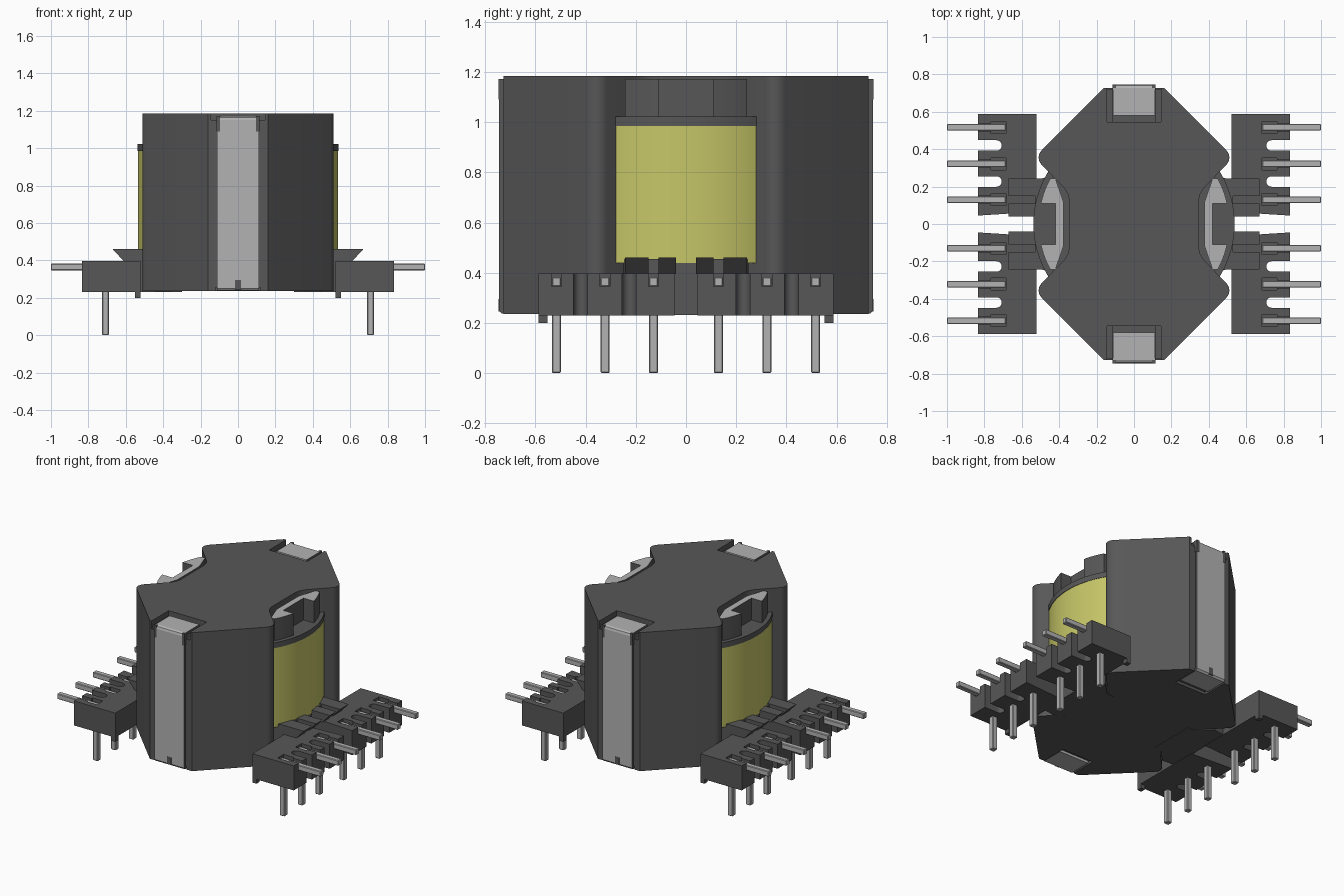
import bpy, bmesh, math
from mathutils import Vector

if "Cube" in bpy.data.objects:
    bpy.data.objects.remove(bpy.data.objects["Cube"])


def material(name, rgb):
    m = bpy.data.materials.new(name)
    m.use_nodes = True
    m.diffuse_color = (*rgb, 1)
    m.node_tree.nodes["Principled BSDF"].inputs["Base Color"].default_value = (*rgb, 1)
    return m


DARK = material("dark grey", (0.095, 0.095, 0.095))
METAL = material("light metal", (0.45, 0.45, 0.45))
YELLOW = material("yellow tape", (0.57, 0.57, 0.14))


def prism(name, pts, lo, hi, mats, axis="z", smooth=False, rule=None, bevel=0):
    """Extrude a 2D outline along one axis; rule picks a slot from a face normal."""
    place = {"z": lambda p, h: (p[0], p[1], h),
             "x": lambda p, h: (h, p[0], p[1]),
             "y": lambda p, h: (p[0], h, p[1])}[axis]
    bm = bmesh.new()
    face = bm.faces.new([bm.verts.new(place(p, lo)) for p in pts])
    ext = bmesh.ops.extrude_face_region(bm, geom=[face])
    offset = Vector(place((0, 0), hi - lo))
    bmesh.ops.translate(bm, vec=offset, verts=[v for v in ext["geom"] if isinstance(v, bmesh.types.BMVert)])
    bmesh.ops.recalc_face_normals(bm, faces=bm.faces)
    if rule:
        for f in bm.faces:
            f.material_index = rule(f.normal)
    me = bpy.data.meshes.new(name)
    bm.to_mesh(me)
    bm.free()
    for m in mats:
        me.materials.append(m)
    ob = bpy.data.objects.new(name, me)
    bpy.context.collection.objects.link(ob)
    if bevel:
        mod = ob.modifiers.new("Bevel", "BEVEL")
        mod.width, mod.segments, mod.limit_method = bevel, 1, "ANGLE"
    if smooth:
        for o in bpy.context.selected_objects:
            o.select_set(False)
        ob.select_set(True)
        bpy.context.view_layer.objects.active = ob
        bpy.ops.object.shade_smooth_by_angle(angle=math.radians(35))
    return ob


def rect(x0, x1, y0, y1):
    return [(x0, y0), (x1, y0), (x1, y1), (x0, y1)]


def arc(cx, cy, r, a0, a1, n):
    return [(cx + r * math.cos(math.radians(a0 + (a1 - a0) * i / n)),
             cy + r * math.sin(math.radians(a0 + (a1 - a0) * i / n))) for i in range(n + 1)]


# Ferrite core: one quarter outline mirrored to all four
quarter = [(0.16, 0.728)] + arc(0.455, 0.355, 0.055, 45, -45, 6) + \
          [(0.4, 0.22), (0.372, 0.19), (0.354, 0.16), (0.347, 0.13)]
right = quarter + [(x, -y) for x, y in reversed(quarter)]
outline = right + [(-x, y) for x, y in reversed(right)]
core = prism("core", outline, 0.235, 1.185, [DARK], smooth=True)

# Clip pockets cut into the core ends
for s in (-1, 1):
    for half, z0, z1 in ((0.145, 1.13, 1.3), (0.12, 0.1, 0.255)):
        cutter = prism("pocket_cutter", rect(-half, half, s * 0.545, s * 0.9), z0, z1, [DARK])
        mod = core.modifiers.new("Pocket", "BOOLEAN")
        mod.operation, mod.solver, mod.object = "DIFFERENCE", "EXACT", cutter
        bpy.context.view_layer.objects.active = core
        bpy.ops.object.modifier_apply(modifier=mod.name)
        bpy.data.objects.remove(cutter)

# Spring clips wrapping over the core ends, with dark edges
for s, end in ((-1, "front"), (1, "back")):
    clip = [(0.58, 1.14), (0.58, 1.172), (0.728, 1.172), (0.74, 1.165), (0.745, 1.15),
            (0.745, 0.25), (0.735, 0.238), (0.58, 0.238), (0.58, 0.26), (0.715, 0.26), (0.715, 1.14)]
    prism(end + "_clip", [(s * y, z) for y, z in clip], -0.113, 0.113, [METAL, DARK], "x",
          rule=lambda n: int(abs(n.x) > 0.5))
    prism(end + "_clip_slot", rect(-0.016, 0.016, 0.245, 0.295), s * 0.74, s * 0.747, [DARK], "y")
    for sx in (-1, 1):
        prism(end + "_clip_shoulder", rect(sx * 0.097, sx * 0.116, 1.09, 1.172),
              s * 0.72, s * 0.747, [DARK], "y")
        prism(end + "_pocket_step", rect(sx * 0.115, sx * 0.145, s * 0.545, s * 0.72),
              1.12, 1.15, [DARK])

# Winding and its upper flange
prism("winding", arc(0, 0, 0.535, 0, 357, 119), 0.44, 0.99, [YELLOW], smooth=True)
prism("upper_flange", arc(0, 0, 0.538, 0, 355, 71), 0.985, 1.022, [DARK], smooth=True)

PINS = (0.13, 0.322, 0.517)
NOTCHES = (0.227, 0.42)


def block_outline(slots):
    """Half terminal block for +x, +y, with rounded notches and optional pin slots."""
    pts = [(0.52, 0.065), (0.835, 0.045)]
    for i, y in enumerate(PINS):
        if slots:
            pts += [(0.835, y - 0.02), (0.765, y - 0.02), (0.765, y - 0.032), (0.685, y - 0.032),
                    (0.685, y + 0.032), (0.765, y + 0.032), (0.765, y + 0.02), (0.835, y + 0.02)]
        if i < len(NOTCHES):
            n = NOTCHES[i]
            pts += [(0.835, n - 0.028)] + arc(0.735, n, 0.028, 270, 90, 8) + [(0.835, n + 0.028)]
    return pts + [(0.835, 0.588), (0.52, 0.588)]


for sx, side in ((1, "left"), (-1, "right")):
    # Raised rim of the bobbin, pale on top
    rim = arc(0, 0, 0.51, -28.5, -12.5, 5) + [(0.42, -0.11), (0.42, 0.11)] + \
          arc(0, 0, 0.51, 12.5, 28.5, 5) + [(0.42, 0.243), (0.378, 0.12), (0.378, -0.12), (0.42, -0.243)]
    prism(side + "_bobbin_rim", [(sx * x, y) for x, y in rim], 1.0, 1.172, [DARK, METAL],
          rule=lambda n: int(n.z > 0.5))
    # Lower bobbin body between core and terminal blocks
    foot = [(0.3, -0.16), (0.36, -0.17), (0.44, -0.25), (0.53, -0.24),
            (0.53, 0.24), (0.44, 0.25), (0.36, 0.17), (0.3, 0.16)]
    prism(side + "_bobbin_foot", [(sx * x, y) for x, y in foot], 0.232, 0.455, [DARK])
    for sy in (-1, 1):
        for part, slots, z0, z1 in (("block_base", False, 0.23, 0.345), ("block_top", True, 0.345, 0.398)):
            pts = [(sx * x, sy * y) for x, y in block_outline(slots)]
            prism(f"{side}_terminal_{part}", pts, z0, z1, [DARK], smooth=True)
        # Wire guides that overhang the block
        wedge = [(0.45, 0.395), (0.61, 0.395), (0.67, 0.46), (0.45, 0.46)]
        for y0, y1 in ((0.04, 0.11), (0.15, 0.243)):
            prism(side + "_wire_guide", [(sx * x, z) for x, z in wedge], sy * y0, sy * y1, [DARK], "y")
        # Standoff under the outer corner
        prism(side + "_standoff", rect(sx * 0.52, sx * 0.552, sy * 0.553, sy * 0.588), 0.2, 0.24, [DARK])
        # Bent metal pins
        for y in PINS:
            prism(side + "_wire_post", rect(sx * 0.685, sx * 1.0, sy * y - 0.018, sy * y + 0.018),
                  0.346, 0.383, [METAL], bevel=0.004)
            prism(side + "_board_pin", rect(sx * 0.69, sx * 0.727, sy * y - 0.018, sy * y + 0.018),
                  0.0, 0.24, [METAL], bevel=0.004)
